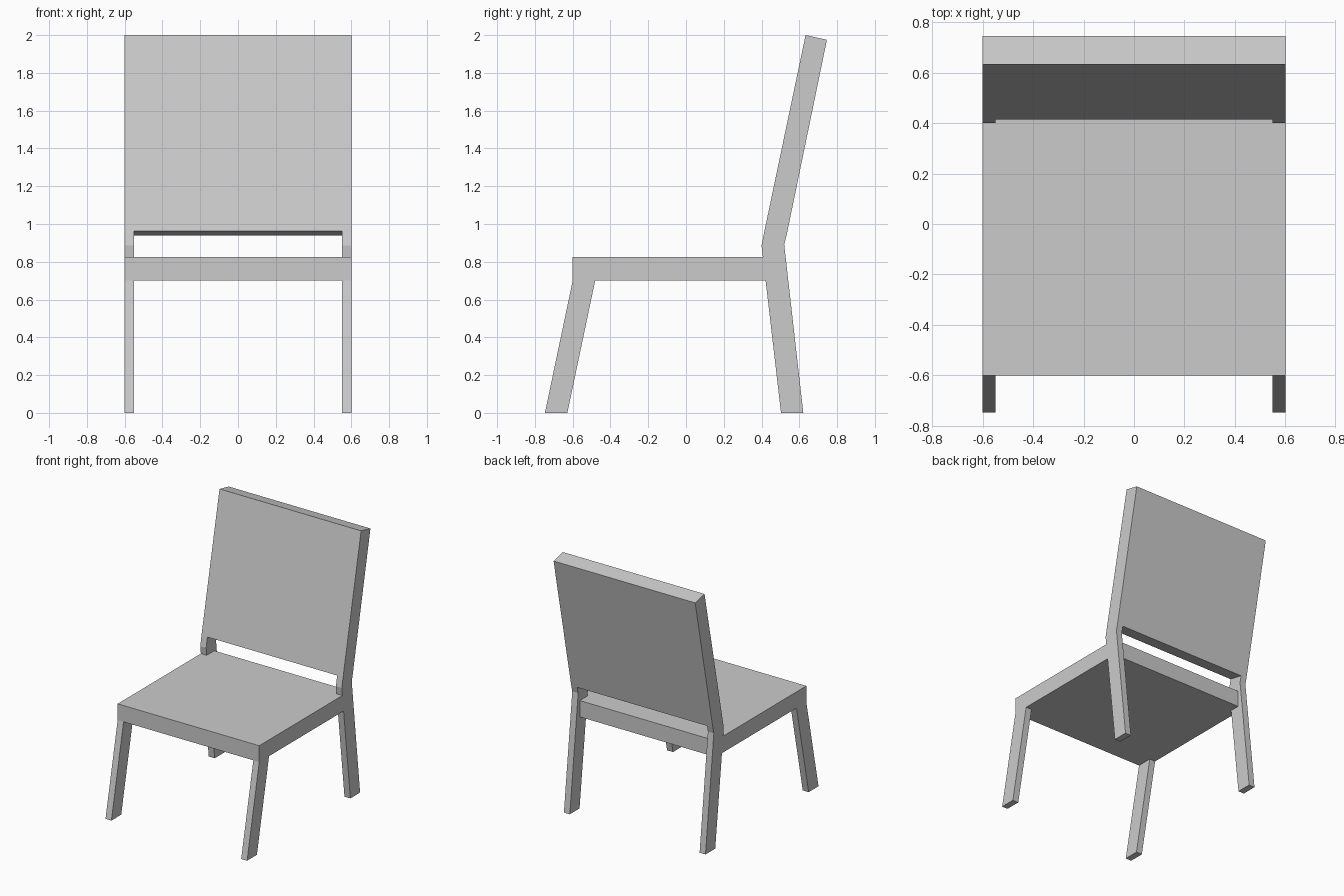
import bpy
import bmesh
from mathutils import Vector

if "Cube" in bpy.data.objects:
    bpy.data.objects.remove(bpy.data.objects["Cube"])

GREY = (0.6, 0.6, 0.6, 1.0)
grey = bpy.data.materials.new("plain grey")
grey.use_nodes = True
grey.diffuse_color = GREY
grey.node_tree.nodes["Principled BSDF"].inputs["Base Color"].default_value = GREY


def extrude_outline(name, points, offset):
    """Solid made by pushing a flat 3D outline along an offset."""
    bm = bmesh.new()
    base = bm.faces.new([bm.verts.new(p) for p in points])
    result = bmesh.ops.extrude_face_region(bm, geom=[base], use_keep_orig=True)
    moved = [g for g in result["geom"] if isinstance(g, bmesh.types.BMVert)]
    bmesh.ops.translate(bm, verts=moved, vec=Vector(offset))
    bmesh.ops.recalc_face_normals(bm, faces=bm.faces)
    mesh = bpy.data.meshes.new(name)
    bm.to_mesh(mesh)
    bm.free()
    mesh.materials.append(grey)
    obj = bpy.data.objects.new(name, mesh)
    bpy.context.collection.objects.link(obj)
    return obj


def side_profile(name, profile, x0, x1):
    """Side silhouette of (y, z) points, running from x0 to x1."""
    return extrude_outline(name, [(x0, y, z) for y, z in profile], (x1 - x0, 0, 0))


HALF, INNER = 0.6, 0.55          # outer and inner faces of the legs
SEAT_LOW, SEAT_TOP = 0.70, 0.825

# Leaning backrest panel and the legs that carry it
back_low_front, back_low_rear = (0.415, 0.962), (0.532, 0.938)
backrest = [back_low_front, back_low_rear, (0.746, 1.975), (0.633, 2.0)]
rear_leg = [(0.503, 0), (0.621, 0), (0.52, 0.89), back_low_rear,
            back_low_front, (0.40, 0.885)]
front_leg = [(-0.747, 0), (-0.628, 0), (-0.481, SEAT_LOW), (-0.6, SEAT_LOW)]

side_profile("backrest", backrest, -HALF, HALF)
for side, s in (("left", 1), ("right", -1)):
    side_profile("front_leg_" + side, front_leg, s * INNER, s * HALF)
    side_profile("rear_leg_" + side, rear_leg, s * INNER, s * HALF)

# Seat slab, notched at the rear corners to fit between the rear legs
half_seat = [(HALF, -0.6), (HALF, 0.42), (INNER, 0.42), (INNER, 0.50)]
outline = half_seat + [(-x, y) for x, y in reversed(half_seat)]
extrude_outline("seat", [(x, y, SEAT_LOW) for x, y in outline],
                (0, 0, SEAT_TOP - SEAT_LOW))
